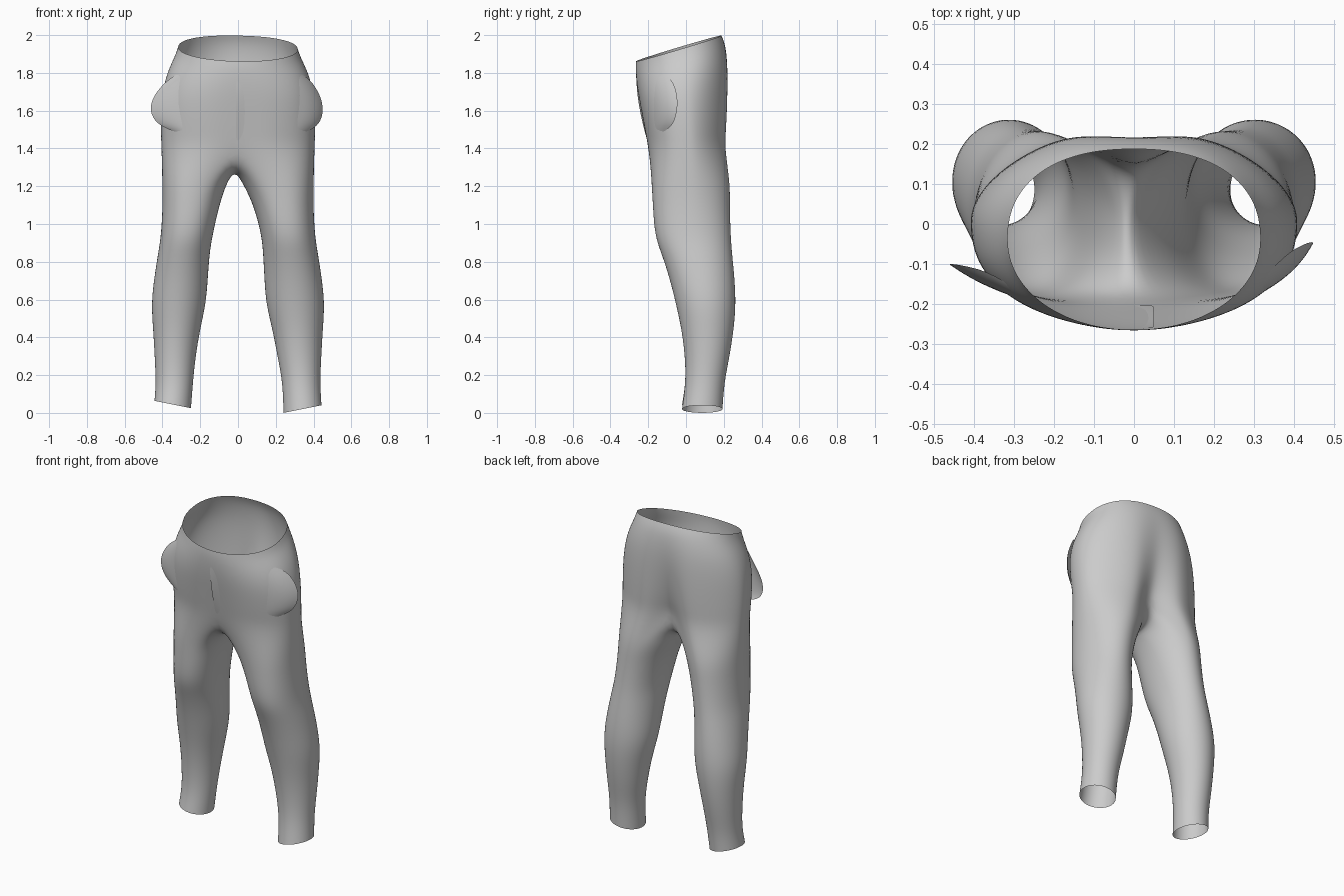
import bpy, bmesh, math
from mathutils import Vector
from mathutils.bvhtree import BVHTree

cube = bpy.data.objects.get("Cube")
if cube:
    bpy.data.objects.remove(cube, do_unlink=True)

fabric = bpy.data.materials.new("grey_fabric")
fabric.use_nodes = True
grey = (0.6, 0.6, 0.6, 1)
fabric.diffuse_color = grey
fabric.node_tree.nodes["Principled BSDF"].inputs["Base Color"].default_value = grey


def power(v, p):
    return math.copysign(abs(v) ** p, v)


def finish(bm, name, levels):
    mesh = bpy.data.meshes.new(name)
    bm.to_mesh(mesh)
    bm.free()
    mesh.materials.append(fabric)
    mesh.shade_smooth()
    obj = bpy.data.objects.new(name, mesh)
    bpy.context.collection.objects.link(obj)
    mod = obj.modifiers.new("smooth_cloth", "SUBSURF")
    mod.levels = mod.render_levels = levels
    return obj


def bridge(bm, upper, lower):
    n = len(upper)
    for i in range(n):
        j = (i + 1) % n
        bm.faces.new((upper[i], lower[i], lower[j], upper[j]))


# Hips, from waist to crotch:
# height, tilt, half width, front, back, front roundness, back roundness, seat cleft
HIPS = [
    (1.932, .066, .318, -.266, .189, .97, .87, .000),
    (1.885, .058, .332, -.269, .214, .95, .91, .004),
    (1.800, .042, .375, -.266, .236, .90, .98, .018),
    (1.700, .024, .402, -.256, .246, .84, 1.06, .036),
    (1.590, .008, .411, -.240, .250, .82, 1.12, .060),
    (1.490, .000, .411, -.224, .248, .82, 1.13, .085),
    (1.400, .000, .407, -.208, .244, .82, 1.12, .115),
]
# Legs: height, outer x, left inner x, right inner x, front, back, back roundness
LEGS = [
    (1.22, .402, .022, .058, -.184, .236, 1.08),
    (1.10, .400, .082, .098, -.177, .234, 1.05),
    (0.94, .408, .124, .134, -.168, .238, 1.0),
    (0.84, .425, .132, .150, -.130, .246, 1.0),
    (0.72, .444, .138, .158, -.090, .258, 1.0),
    (0.58, .461, .146, .168, -.055, .266, 1.0),
    (0.44, .450, .182, .200, -.024, .254, 1.0),
    (0.30, .442, .208, .224, -.006, .232, 1.0),
    (0.16, .435, .236, .238, -.002, .203, 1.0),
    (0.03, .443, .240, .248, -.022, .194, 1.0),
]

bm = bmesh.new()
SEGS = 32
ring = None
for z, tilt, w, front, back, p_front, p_back, cleft in HIPS:
    cy, ry = (front + back) / 2, (back - front) / 2
    verts = []
    for i in range(SEGS):
        a = math.tau * i / SEGS
        q = p_back if math.cos(a) < 0 else p_front
        x, y = w * power(math.sin(a), q), cy - ry * power(math.cos(a), q)
        crease = math.exp(-(x / .095) ** 2)
        y += crease * (-cleft if y > 0 else cleft * .12)
        verts.append(bm.verts.new((x, y, z + tilt * (y + .03) / .22 - .02 * x * tilt / .066)))
    if ring:
        bridge(bm, ring, verts)
    ring = verts

# Crotch seam running under the body, shared by both legs
half = SEGS // 2
y0, y1 = ring[0].co.y, ring[half].co.y
seam = []
for i in range(1, 8):
    t = i / 8
    seam.append(bm.verts.new((-.018 * math.sin(math.pi * t), y0 + (y1 - y0) * t,
                              1.40 - .118 * math.sin(math.pi * t) ** .6)))

# Legs
for side in (1, -1):
    outer = [ring[(side * k) % SEGS] for k in range(half + 1)]
    upper = outer + seam[::-1]
    for row, (z, out, inner_l, inner_r, front, back, p_back) in enumerate(LEGS):
        inner = inner_l if side > 0 else inner_r
        cx, rx = (out + inner) / 2, (out - inner) / 2
        cy, ry = (front + back) / 2, (back - front) / 2
        lower = []
        for k in range(len(upper)):
            a = math.radians(60 + 15 * k)
            p = p_back if math.sin(a) < 0 else min(1, .86 + .03 * row)
            x = cx - rx * power(math.cos(a), p)
            y = cy - ry * power(math.sin(a), p)
            zz = z
            if row == len(LEGS) - 1:      # slanted hem
                zz = (.0 if side > 0 else .025) + .2 * (x - inner)
            lower.append(bm.verts.new((side * x, y, zz)))
        bridge(bm, upper, lower)
        upper = lower
bmesh.ops.recalc_face_normals(bm, faces=bm.faces[:])
trousers = finish(bm, "trousers", 2)

bpy.context.view_layer.update()
surface = BVHTree.FromObject(trousers, bpy.context.evaluated_depsgraph_get())


def flap(name, cols, rows, start, direction, place, lift):
    """Cloth patch laid on the trousers and lifted off along its free edge."""
    bm = bmesh.new()
    d = Vector(direction)
    grid = []
    for j in range(rows + 1):
        line = []
        for i in range(cols + 1):
            u, v = i / cols, j / rows
            hit = surface.ray_cast(Vector(start) + Vector(place(u, v)), d)[0]
            line.append(bm.verts.new(hit - d * lift(u, v)))
        grid.append(line)
    for j in range(rows):
        for i in range(cols):
            bm.faces.new((grid[j][i], grid[j][i + 1], grid[j + 1][i + 1], grid[j + 1][i]))
    bmesh.ops.recalc_face_normals(bm, faces=bm.faces[:])
    if sum((f.normal.dot(d) for f in bm.faces)) > 0:
        bmesh.ops.reverse_faces(bm, faces=bm.faces[:])
    return finish(bm, name, 1)


# Gaping side pockets, open towards the back and widest low down
for side, label, edge, gape in ((1, "left", -.045, .046), (-1, "right", -.1, .078)):
    flap(label + "_pocket_flap", 5, 10, (side, 0, 0), (-side, 0, 0),
         lambda u, v: (0, -.18 + (edge + .18) * u * (.5 + .5 * math.sin(math.pi * v) ** .5),
                       1.49 + .30 * v),
         lambda u, v: -.003 + .004 * u + gape * u ** .8 * math.sin(math.pi * v ** .75))

# Fly placket with its free edge just off the centre line
flap("fly_placket", 3, 8, (0, -1, 0), (0, 1, 0),
     lambda u, v: (.05 - .061 * u, 0, 1.44 + .32 * v),
     lambda u, v: -.002 + .009 * u * math.sin(math.pi * (.08 + .84 * v)))
